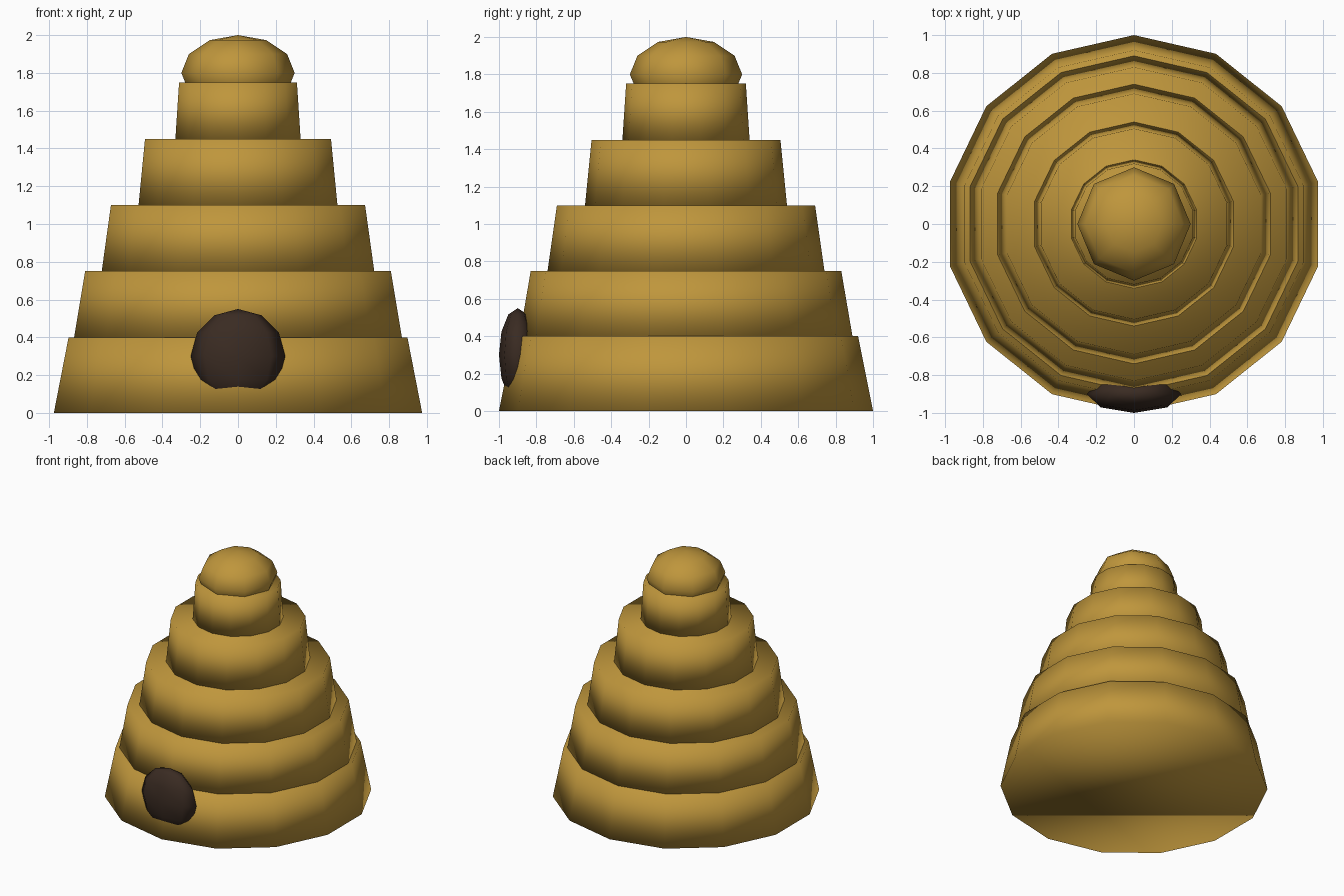
import bpy
import bmesh
from mathutils import Matrix

if "Cube" in bpy.data.objects:
    bpy.data.objects.remove(bpy.data.objects["Cube"], do_unlink=True)


def make_material(name, rgb):
    mat = bpy.data.materials.new(name)
    mat.use_nodes = True
    mat.diffuse_color = (*rgb, 1)
    mat.node_tree.nodes["Principled BSDF"].inputs["Base Color"].default_value = (*rgb, 1)
    return mat


def add_part(name, bm, location, mat):
    for face in bm.faces:
        face.smooth = True
    mesh = bpy.data.meshes.new(name)
    bm.to_mesh(mesh)
    bm.free()
    mesh.materials.append(mat)
    obj = bpy.data.objects.new(name, mesh)
    obj.location = location
    bpy.context.collection.objects.link(obj)
    return obj


def add_tier(name, bottom, top, low_radius, high_radius, mat):
    bm = bmesh.new()
    bmesh.ops.create_cone(bm, cap_ends=True, segments=14, radius1=low_radius,
                          radius2=high_radius, depth=top - bottom)
    add_part(name, bm, (0, 0, (bottom + top) / 2), mat)


def add_ellipsoid(name, location, radii, mat):
    bm = bmesh.new()
    bmesh.ops.create_uvsphere(bm, u_segments=8, v_segments=6, radius=1,
                              matrix=Matrix.Diagonal((*radii, 1)))
    add_part(name, bm, location, mat)


straw = make_material("golden straw", (0.52, 0.305, 0.045))
dark = make_material("dark brown", (0.042, 0.024, 0.016))

# Stacked tapering tiers: bottom, top, lower radius, upper radius
tiers = [
    (0, 0.4, 1, 0.92),
    (0.4, 0.75, 0.89, 0.83),
    (0.75, 1.1, 0.74, 0.69),
    (1.1, 1.45, 0.54, 0.505),
    (1.45, 1.75, 0.34, 0.32),
]
for number, tier in enumerate(tiers, 1):
    add_tier(f"hive_tier_{number}", *tier, straw)

# Rounded cap and the entrance bulging from the front
add_ellipsoid("top_dome", (0, 0, 1.8), (0.3, 0.3, 0.2), straw)
add_ellipsoid("entrance", (0, -0.9, 0.3), (0.25, 0.1, 0.25), dark)
